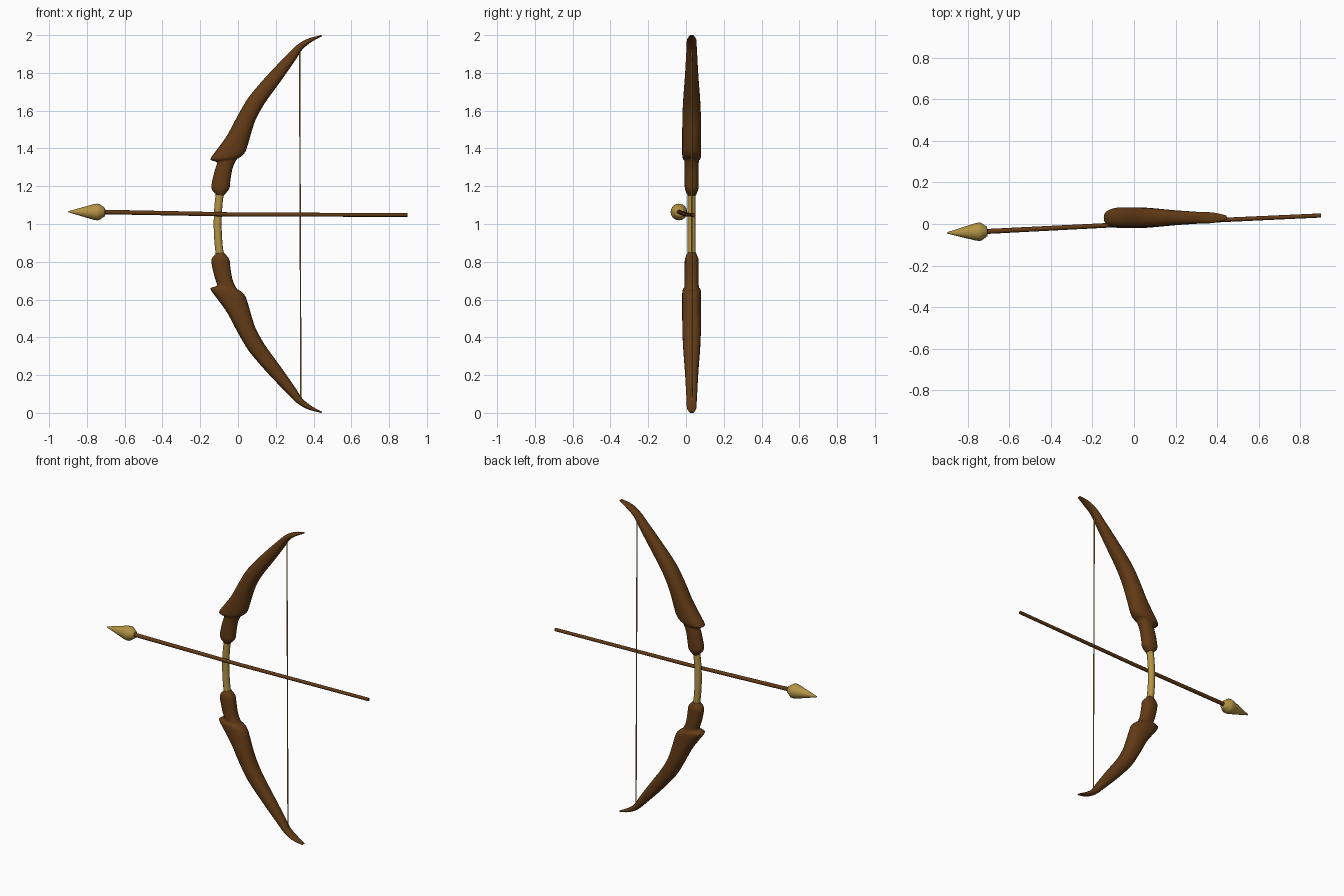
import bpy, bmesh, math
from mathutils import Vector

if "Cube" in bpy.data.objects:
    bpy.data.objects.remove(bpy.data.objects["Cube"])


def material(name, rgb):
    m = bpy.data.materials.new(name)
    m.diffuse_color = (*rgb, 1)
    m.use_nodes = True
    m.node_tree.nodes["Principled BSDF"].inputs["Base Color"].default_value = m.diffuse_color
    return m


WOOD = material("brown wood", (0.125, 0.044, 0.008))
GOLD = material("gold", (0.45, 0.29, 0.06))
Y = 0.03  # plane of the bow


def loft(name, rings, mat, angle=60):
    """Skin a list of equal-length rings and cap both ends."""
    bm = bmesh.new()
    vs = [[bm.verts.new(p) for p in r] for r in rings]
    n = len(vs[0])
    for a, b in zip(vs, vs[1:]):
        for i in range(n):
            j = (i + 1) % n
            bm.faces.new((a[i], a[j], b[j], b[i]))
    bm.faces.new(vs[0])
    bm.faces.new(vs[-1])
    bmesh.ops.recalc_face_normals(bm, faces=bm.faces)
    me = bpy.data.meshes.new(name)
    bm.to_mesh(me)
    bm.free()
    me.materials.append(mat)
    ob = bpy.data.objects.new(name, me)
    bpy.context.collection.objects.link(ob)
    bpy.ops.object.select_all(action='DESELECT')
    ob.select_set(True)
    bpy.context.view_layer.objects.active = ob
    bpy.ops.object.shade_smooth_by_angle(angle=math.radians(angle))
    return ob


def tube(name, stations, mat, sides=16, angle=60):
    """Round tube through stations of (point, radius)."""
    pts = [Vector(p) for p, _ in stations]
    rings = []
    for k, (_, r) in enumerate(stations):
        d = (pts[min(k + 1, len(pts) - 1)] - pts[max(k - 1, 0)]).normalized()
        u = d.cross(Vector((0, 1, 0))).normalized()
        v = d.cross(u)
        rings.append([pts[k] + r * (math.cos(t) * u + math.sin(t) * v)
                      for t in (2 * math.pi * i / sides for i in range(sides))])
    return loft(name, rings, mat, angle)


def spline(rows, steps):
    """Catmull-Rom interpolation of rows of numbers."""
    out = []
    for k in range(len(rows) - 1):
        a, b, c, d = (rows[min(max(k + o, 0), len(rows) - 1)] for o in (-1, 0, 1, 2))
        for s in range(steps):
            t = s / steps
            out.append([0.5 * (2 * q + (r - p) * t + (2 * p - 5 * q + 4 * r - w) * t * t
                               + (3 * q - p - 3 * r + w) * t ** 3)
                        for p, q, r, w in zip(a, b, c, d)])
    return out + [list(rows[-1])]


# Limb sections: outer x, z, inner x, z, half width
LIMB = [
    (-0.114, 1.155, -0.077, 1.150, 0.022),
    (-0.138, 1.182, -0.047, 1.185, 0.035),
    (-0.139, 1.215, -0.041, 1.225, 0.037),
    (-0.124, 1.280, -0.030, 1.290, 0.037),
    (-0.112, 1.325, -0.008, 1.340, 0.038),
    (-0.138, 1.336, 0.015, 1.356, 0.046),
    (-0.143, 1.350, 0.040, 1.385, 0.050),
    (-0.098, 1.412, 0.061, 1.450, 0.050),
    (-0.056, 1.472, 0.076, 1.502, 0.050),
    (0.000, 1.576, 0.095, 1.555, 0.049),
    (0.061, 1.677, 0.142, 1.640, 0.045),
    (0.167, 1.800, 0.226, 1.756, 0.036),
    (0.262, 1.898, 0.304, 1.868, 0.030),
    (0.315, 1.950, 0.341, 1.924, 0.027),
    (0.373, 1.982, 0.391, 1.965, 0.025),
    (0.440, 2.000, 0.446, 1.995, 0.011),
]


def limb_rings(sign):
    rings, n = [], 24
    for ax, az, bx, bz, w in spline(LIMB, 4):
        a, b = Vector((ax, Y, az)), Vector((bx, Y, bz))
        ring = []
        for i in range(n):
            t = 2 * math.pi * i / n
            c, s = math.cos(t), math.sin(t)
            c, s = (math.copysign(abs(q) ** 0.85, q) for q in (c, s))
            p = (a + b) / 2 + (b - a) / 2 * c + Vector((0, w * s, 0))
            p.z = 1 + sign * (p.z - 1)
            ring.append(p)
        rings.append(ring)
    return rings


# Upper and lower limbs, mirrored about z = 1
for nm, sign in (("upper_limb", 1), ("lower_limb", -1)):
    loft(nm, limb_rings(sign), WOOD)

# Gently bowed grip between the limbs
tube("grip", [((-0.108 + 0.45 * h * h, Y, 1 + h), 0.021)
              for h in (-0.17, -0.12, -0.06, 0, 0.06, 0.12, 0.17)], GOLD, 20)

# Bowstring
tube("bowstring", [((0.333, Y, 0.065), 0.0035), ((0.326, Y, 1.935), 0.0035)], GOLD, 8)

# Arrow shaft
tube("arrow_shaft", [((-0.73, -0.037, 1.064), 0.012), ((0, 0.0, 1.05), 0.011),
                     ((0.898, 0.041, 1.048), 0.010)], WOOD, 12)

# Arrow head: long cone with a short tapered back
base, axis = Vector((-0.705, -0.036, 1.063)), Vector((-1, -0.035, 0.01)).normalized()
tube("arrow_head", [(base + axis * d, r) for d, r in
                    ((0, 0.022), (0.005, 0.026), (0.03, 0.043), (0.042, 0.044),
                     (0.06, 0.041), (0.19, 0.004), (0.195, 0.001))], GOLD, 24)
